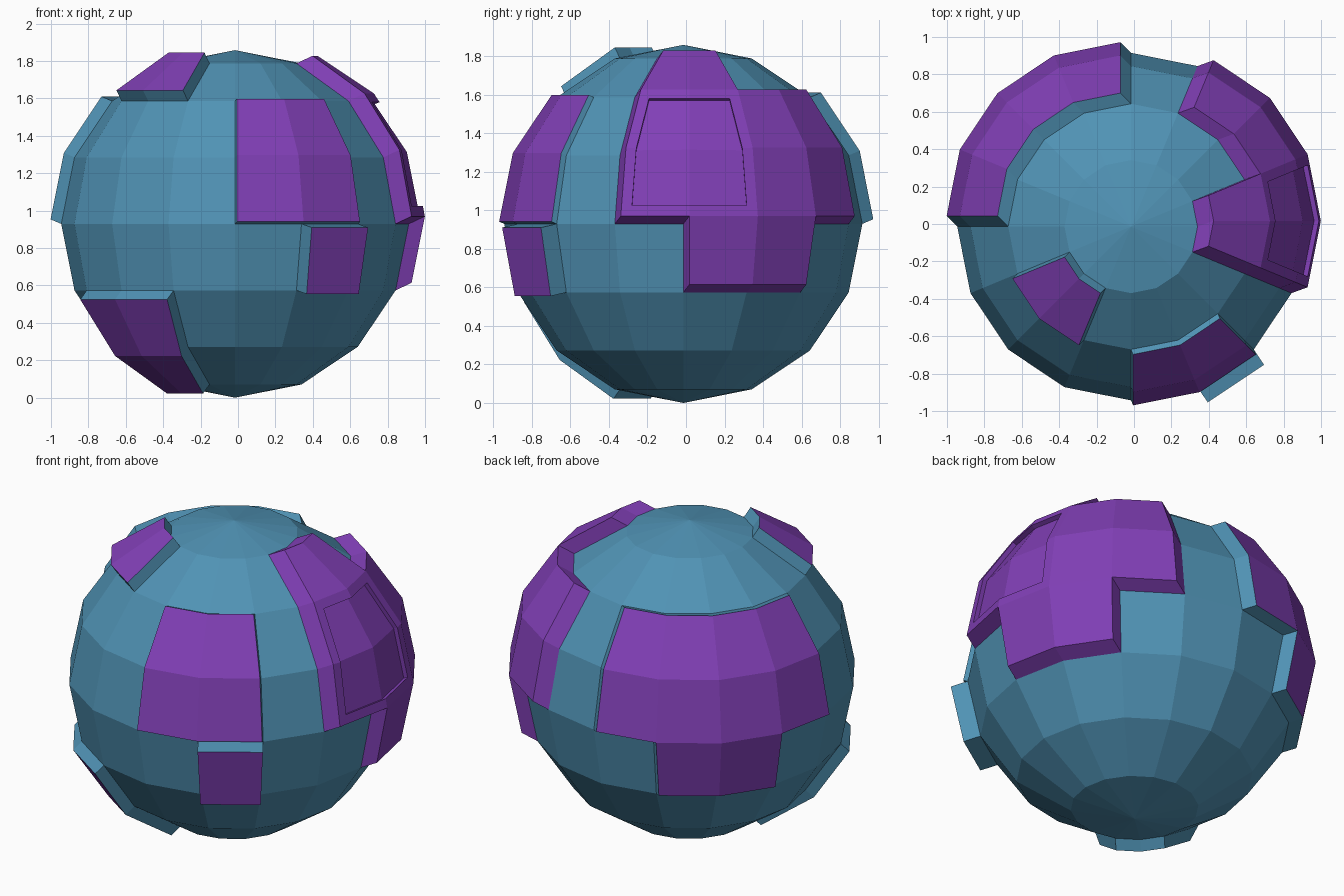
import bpy, bmesh, math
from mathutils import Vector, Matrix

if "Cube" in bpy.data.objects:
    bpy.data.objects.remove(bpy.data.objects["Cube"])

R = 0.929
CENTRE = Vector((-0.016, -0.014, R))
BLUE, PURPLE = 0, 1


def material(name, rgb):
    m = bpy.data.materials.new(name)
    m.diffuse_color = (*rgb, 1)
    m.use_nodes = True
    m.node_tree.nodes["Principled BSDF"].inputs["Base Color"].default_value = m.diffuse_color
    return m


# Low-poly sphere: 16 sectors (from +x, counter-clockwise), 8 bands (from the bottom)
bm = bmesh.new()
bmesh.ops.create_uvsphere(bm, u_segments=16, v_segments=8, radius=R)
grid = {}
for f in bm.faces:
    c = f.calc_center_median()
    sector = int(math.degrees(math.atan2(c.y, c.x)) % 360 // 22.5)
    band = int((math.degrees(math.asin(c.z / c.length)) + 90) // 22.5)
    grid[sector, band] = f


def cells(sectors, bands):
    return [(s, b) for s in sectors for b in bands]


def raise_panel(keys, depth, wall):
    """Push a patch of sphere faces straight out along its average normal."""
    faces = [grid[k] for k in keys]
    bm.normal_update()
    shift = sum((f.normal for f in faces), Vector()).normalized() * depth
    moved = {}
    for k, f in zip(keys, faces):
        moved[k] = f.calc_center_median() + shift
    geom = bmesh.ops.extrude_face_region(bm, geom=faces)["geom"]
    old = [f for f in faces if f.is_valid]
    if old:
        bmesh.ops.delete(bm, geom=old, context='FACES')
    verts = [g for g in geom if isinstance(g, bmesh.types.BMVert)]
    caps = [g for g in geom if isinstance(g, bmesh.types.BMFace)]
    bmesh.ops.translate(bm, verts=verts, vec=shift)
    for v in verts:
        for f in v.link_faces:
            f.material_index = wall
    for f in caps:
        f.material_index = PURPLE
    # remember the raised faces by cell
    for k, c in moved.items():
        grid[k] = min(caps, key=lambda f: (f.calc_center_median() - c).length)


# Raised panels
raise_panel(cells((12, 13), (4, 5)), 0.031, BLUE)                              # front
raise_panel([(13, 3)], 0.10, BLUE)                                             # front, below
raise_panel(cells((9, 10), (1, 2)), 0.069, BLUE)                               # lower left
raise_panel(cells((9, 10), (6,)), 0.069, BLUE)                                 # upper left
raise_panel(cells((4, 5, 6, 7), (4, 5)) + cells((5, 6), (3,)), 0.084, BLUE)    # back left
raise_panel(cells((15, 0), (6,)) + cells((15, 0, 1, 2), (4, 5))
            + cells((0, 1), (3,)), 0.10, PURPLE)                               # right

# Shallow recess in the right panel
window = [grid[k] for k in cells((15, 0), (4, 5))]
bm.normal_update()
bmesh.ops.inset_region(bm, faces=window, thickness=0.055, use_even_offset=True)
for k, f in zip(cells((15, 0), (4, 5)), window):
    grid[k] = f
raise_panel(cells((15, 0), (4, 5)), -0.028, PURPLE)

bmesh.ops.recalc_face_normals(bm, faces=bm.faces)
bmesh.ops.transform(bm, matrix=Matrix.Translation(CENTRE), verts=bm.verts)
mesh = bpy.data.meshes.new("panelled_sphere")
bm.to_mesh(mesh)
bm.free()
mesh.materials.append(material("steel blue", (0.08, 0.29, 0.46)))
mesh.materials.append(material("purple", (0.22, 0.05, 0.47)))
bpy.context.collection.objects.link(bpy.data.objects.new("panelled_sphere", mesh))
